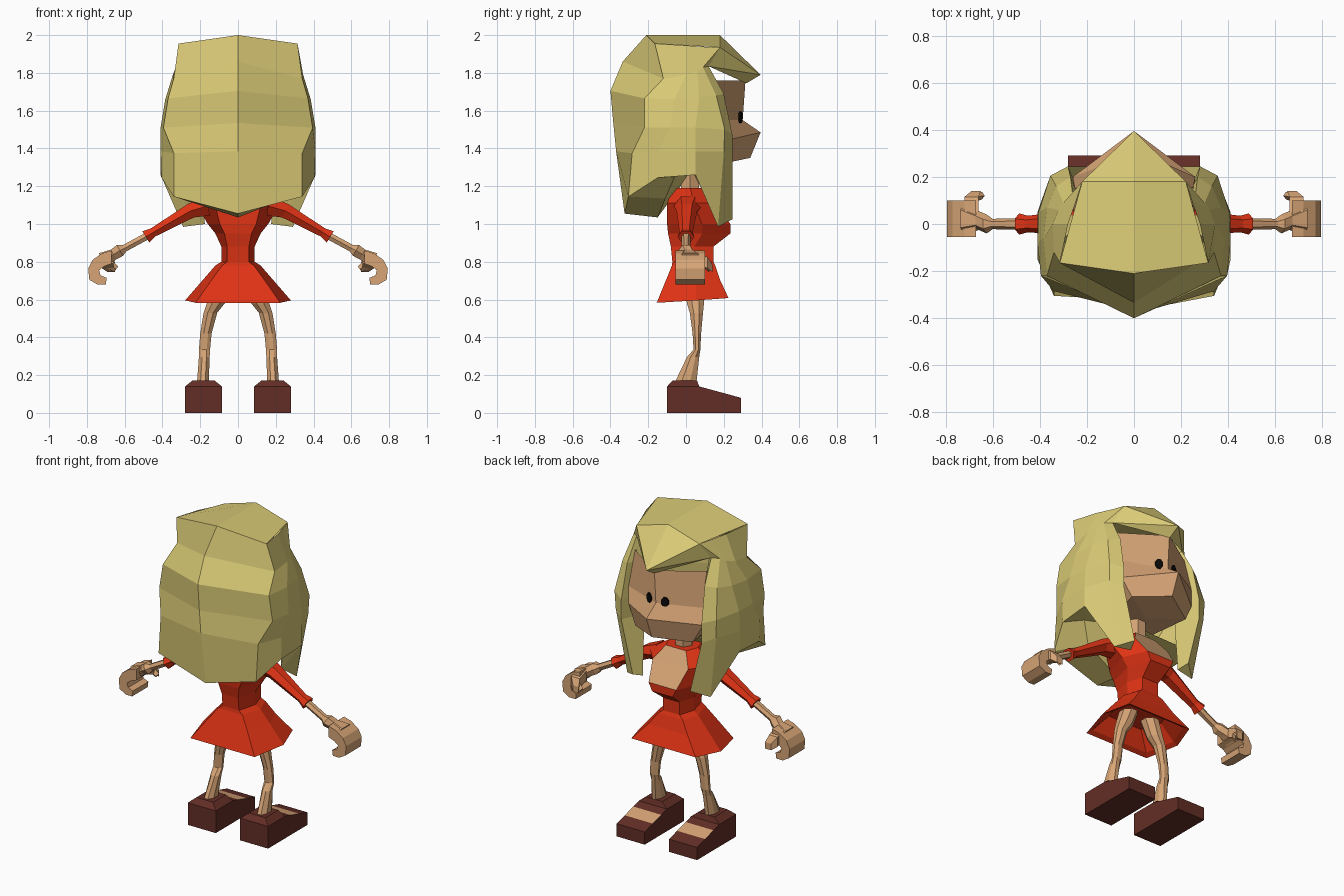
import bpy, bmesh, math
from mathutils import Vector

if "Cube" in bpy.data.objects:
    bpy.data.objects.remove(bpy.data.objects["Cube"])


def material(name, rgb):
    m = bpy.data.materials.new(name)
    m.use_nodes = True
    m.diffuse_color = (*rgb, 1)
    m.node_tree.nodes["Principled BSDF"].inputs["Base Color"].default_value = (*rgb, 1)
    return m


HAIR = material("blonde hair", (0.70, 0.59, 0.18))
SKIN = material("tan skin", (0.68, 0.375, 0.18))
RED = material("red dress", (0.74, 0.033, 0.007))
BROWN = material("brown leather", (0.125, 0.027, 0.019))
BLACK = material("black", (0.003, 0.003, 0.003))


def build(name, faces, mats, mirror=False, rule=None):
    """Weld polygons given by coordinates; rule(face) picks a material slot."""
    bm = bmesh.new()
    polys = [list(f) for f in faces]
    if mirror:
        polys += [[(-p[0], p[1], p[2]) for p in reversed(f)] for f in polys]
    for f in polys:
        bm.faces.new([bm.verts.new(p) for p in f])
    bmesh.ops.remove_doubles(bm, verts=bm.verts, dist=0.0005)
    bmesh.ops.dissolve_degenerate(bm, edges=bm.edges, dist=0.0005)
    bmesh.ops.recalc_face_normals(bm, faces=bm.faces)
    if rule:
        bm.normal_update()
        for f in bm.faces:
            f.material_index = rule(f)
    me = bpy.data.meshes.new(name)
    bm.to_mesh(me)
    bm.free()
    for m in mats:
        me.materials.append(m)
    ob = bpy.data.objects.new(name, me)
    bpy.context.collection.objects.link(ob)
    return ob


def loft(rings, caps=True):
    """Closed rings joined by quads."""
    n = len(rings[0])
    faces = [[a[i], a[(i + 1) % n], b[(i + 1) % n], b[i]]
             for a, b in zip(rings, rings[1:]) for i in range(n)]
    return faces + [rings[0][::-1], rings[-1]] if caps else faces


def strips(rows):
    """Open grid of quads."""
    return [[a[i], a[i + 1], b[i + 1], b[i]]
            for a, b in zip(rows, rows[1:]) for i in range(len(a) - 1)]


def extrude_y(profile, y0, y1):
    return loft([[(x, y, z) for x, z in profile] for y in (y0, y1)])


def limb(path, n=6):
    """Tube in the xz plane; path points are x, y, z, half depth in y, half thickness."""
    rings = []
    for i, (x, y, z, ry, rn) in enumerate(path):
        a, b = path[max(i - 1, 0)], path[min(i + 1, len(path) - 1)]
        t = Vector((b[0] - a[0], 0, b[2] - a[2])).normalized()
        rings.append([(x - t.z * rn * math.sin(k), y + ry * math.cos(k), z + t.x * rn * math.sin(k))
                      for k in (2 * math.pi * j / n for j in range(n))])
    return loft(rings)


def pair(name, faces, mats, rule=None):
    """Left part plus its mirrored right twin."""
    build("left_" + name, faces, mats, rule=rule)
    build("right_" + name, [[(-p[0], p[1], p[2]) for p in f] for f in faces], mats, rule=rule)


# Hair: rows from crown to tips, columns from back centre round to inner lock edge
crown = (0.22, 0.18, 1.935)
rows = [
    [(0, -.21, 2), (.315, -.165, 1.955), (.28, 0, 1.945), (.245, .1, 1.938), crown, crown, crown],
    [(0, -.335, 1.86), (.34, -.12, 1.77), (.345, 0, 1.79), (.32, .06, 1.81),
     (.30, .09, 1.83), (.26, .12, 1.835), (.22, .08, 1.83)],
    [(0, -.4, 1.705), (.37, -.22, 1.665), (.385, -.06, 1.66), (.37, .07, 1.67),
     (.33, .16, 1.68), (.27, .2, 1.69), (.22, .1, 1.69)],
    [(0, -.385, 1.535), (.395, -.22, 1.51), (.41, -.08, 1.51), (.405, .05, 1.51),
     (.355, .205, 1.5), (.28, .245, 1.475), (.22, .1, 1.48)],
    [(0, -.37, 1.385), (.34, -.285, 1.375), (.41, -.15, 1.385), (.41, .05, 1.385),
     (.35, .2, 1.385), (.28, .245, 1.35), (.22, .1, 1.35)],
    [(0, -.325, 1.055), (.34, -.305, 1.145), (.405, -.15, 1.245), (.41, .05, 1.26),
     (.29, .17, .985), (.2, .245, 1.025), (.175, .18, 1.0)],
]
inner = [(0, -.15, 1.035), (.25, -.11, 1.135), (.32, -.06, 1.25), (.3, .04, 1.265)]
tip, brow, peak, roof = (0, .395, 1.79), (0, .32, 1.745), (0, .18, 2), (0, .03, 1.28)
low = rows[5]
hair = strips(rows) + strips([low[:4], inner])
hair += [[rows[0][0], rows[0][1], crown, peak],                 # flat crown
         [crown, peak, tip], [crown, rows[1][5], tip],          # pointed fringe
         [rows[1][5], brow, tip],
         [low[3], low[4], low[6]], [low[4], low[5], low[6]],    # lock ends
         [inner[3], low[3], low[6], rows[4][6]],
         [inner[0], inner[1], roof], [inner[1], inner[2], roof], [inner[2], inner[3], roof]]
build("hair", hair, [HAIR], mirror=True)

# Head with a pointed muzzle
head = strips([
    [(0, .315, 1.76), (.25, .15, 1.76), (.22, -.1, 1.76)],
    [(0, .3, 1.55), (.26, .2, 1.55), (.25, -.15, 1.55)],
    [(0, .395, 1.485), (.26, .2, 1.44), (.25, -.15, 1.44)],
    [(0, .34, 1.35), (.2, .22, 1.325), (.15, -.05, 1.31)],
    [(0, .1, 1.31), (0, .1, 1.31), (0, -.05, 1.31)],
])
build("head", head, [SKIN], mirror=True)

# Eyes
eye = loft([[(.055 + .022 * math.cos(a), y - .35 * .022 * math.cos(a), 1.565 + .032 * math.sin(a))
             for a in (math.pi * (k + .5) / 4 for k in range(8))] for y in (.284, .293)])
pair("eye", eye, [BLACK])

# Neck
build("neck", loft([[(.055 * math.cos(k * math.pi / 3), .02 + .055 * math.sin(k * math.pi / 3), z)
                     for k in range(6)] for z in (1.12, 1.33)]), [SKIN])


# Dress: six-sided rings as z, half width, flat share, back y, front y
def dress_ring(z, hx, r, y0, y1, tilt=0):
    m = y0 + (y1 - y0) * 0.55
    return [(r * hx, y1, z + tilt), (hx, m, z + tilt / 2), (r * hx, y0, z),
            (-r * hx, y0, z), (-hx, m, z + tilt / 2), (-r * hx, y1, z + tilt)]


dress = loft([dress_ring(*r) for r in [
    (1.19, .10, .7, -.07, .1), (1.11, .225, .55, -.1, .155), (1.0, .16, .6, -.1, .235),
    (.95, .12, .6, -.095, .235), (.88, .088, .65, -.08, .145), (.8, .088, .65, -.072, .145),
    (.78, .12, .7, -.075, .155), (.705, .185, .75, -.105, .18), (.583, .28, .8, -.155, .225, .025),
    (.6, .25, .8, -.13, .2, .02), (.7, .16, .75, -.08, .155)]])


def neckline(f):
    c = f.calc_center_median()
    return int(c.z > 1.02 and c.y > .12 and abs(c.x) < .02)


build("dress", dress, [RED, SKIN], rule=neckline)

# Arms
pair("sleeve", limb([(.16, .01, 1.095, .075, .06), (.25, .005, 1.07, .055, .045),
                     (.45, 0, .955, .035, .028), (.488, 0, .932, .045, .04)]), [RED])
pair("forearm", limb([(.46, 0, .948, .025, .022), (.6, 0, .872, .022, .022),
                      (.625, 0, .86, .04, .038), (.66, .015, .838, .04, .034),
                      (.72, .022, .81, .075, .045)]), [SKIN])

# Hands: curled fingers as a hooked profile, plus thumb
hook = [(.67, .86), (.72, .845), (.77, .81), (.793, .765), (.787, .705), (.745, .68), (.70, .68),
        (.695, .715), (.728, .728), (.735, .755), (.71, .775), (.67, .79)]
pair("fingers", extrude_y(hook, -.055, .1), [SKIN])
thumb = loft([[(x + dx * s, y, z + dz * s) for dx, dz in ((-1, -1), (1, -1), (1, 1), (-1, 1))]
              for x, y, z, s in ((.69, .05, .82, .03), (.69, .115, .795, .03),
                                 (.67, .14, .765, .02))])
pair("thumb", thumb, [SKIN])
pair("thumb_tip", limb([(.685, .115, .79, .022, .025), (.645, .12, .76, .016, .018)], 4), [SKIN])


# Legs: horizontal rings as z, x range, y range
def box_ring(z, x0, x1, y0, y1, c=.3):
    w, d = (x1 - x0) * c, (y1 - y0) * c
    return [(x0 + w, y0, z), (x1 - w, y0, z), (x1, y0 + d, z), (x1, y1 - d, z),
            (x1 - w, y1, z), (x0 + w, y1, z), (x0, y1 - d, z), (x0, y0 + d, z)]


leg = loft([box_ring(*r) for r in [
    (.68, .03, .13, -.01, .1), (.58, .07, .165, .005, .095), (.53, .11, .182, .02, .09),
    (.42, .14, .2, .035, .08), (.335, .148, .207, .04, .076), (.295, .15, .207, .005, .07),
    (.16, .155, .217, -.06, .055)]])
pair("leg", leg, [SKIN])

# Shoes: heel block, sloping toe with an open band of skin, ankle collar
sections = [(-.1, .14), (.07, .14), (.125, .125), (.21, .102), (.29, .08)]
shoe = loft([[(.085, y, 0), (.28, y, 0), (.28, y, z), (.085, y, z)] for y, z in sections])


def toe_band(f):
    c = f.calc_center_median()
    return int(f.normal.z > .5 and .13 < c.y < .2)


pair("shoe", shoe, [BROWN, SKIN], rule=toe_band)
pair("shoe_collar", loft([[(x0, y0, z), (x1, y0, z), (x1, y1, z), (x0, y1, z)]
                          for z, x0, x1, y0, y1 in ((.14, .085, .28, -.1, .07),
                                                    (.172, .125, .24, -.07, .058))]), [BROWN])
